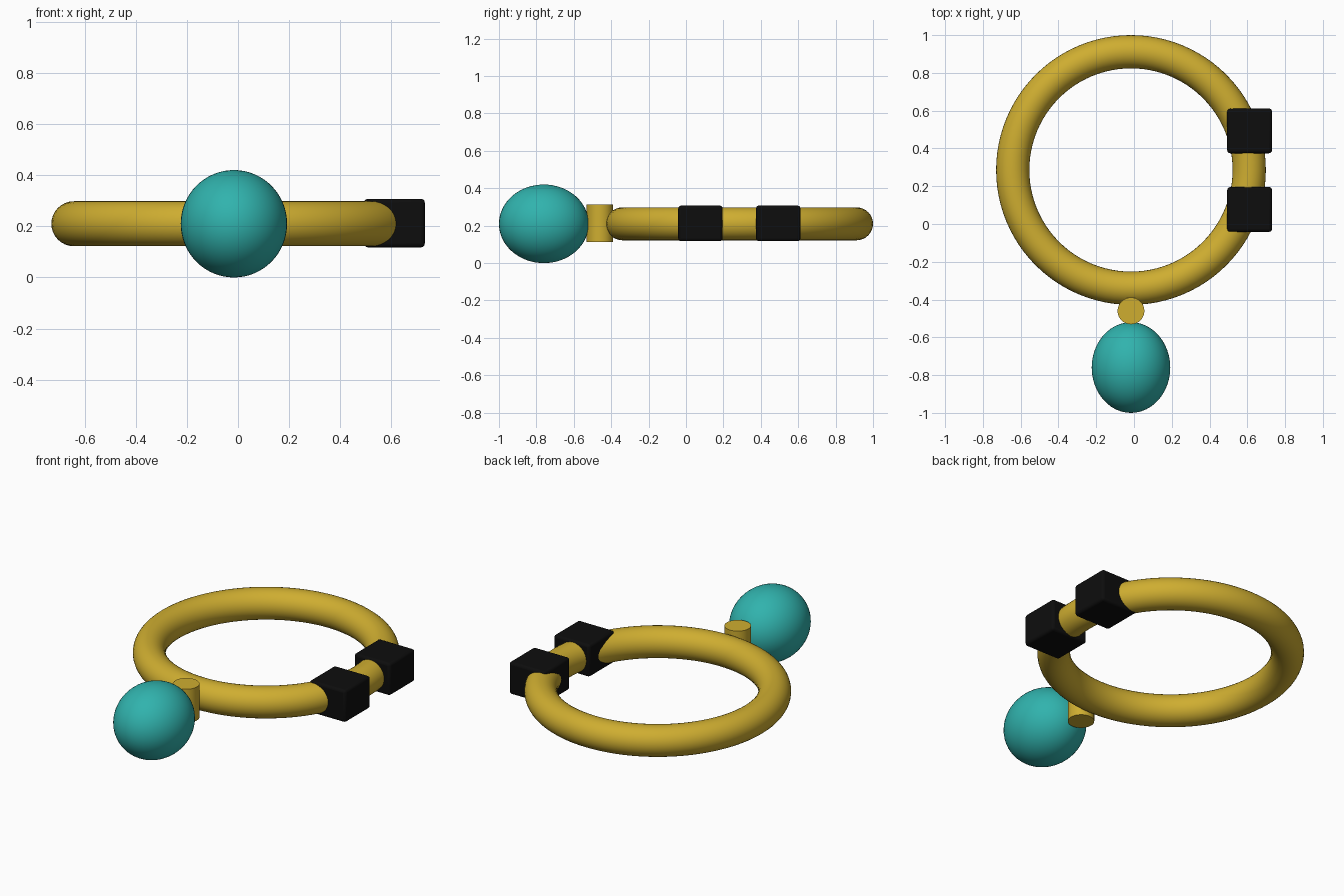
import bpy, math

if "Cube" in bpy.data.objects:
    bpy.data.objects.remove(bpy.data.objects["Cube"])

CX, CZ = -0.016, 0.21  # shared axis of ring, connector and bead


def material(name, rgb):
    m = bpy.data.materials.new(name)
    m.diffuse_color = (*rgb, 1)
    m.use_nodes = True
    m.node_tree.nodes["Principled BSDF"].inputs["Base Color"].default_value = m.diffuse_color
    return m


gold = material("gold", (0.62, 0.42, 0.03))
teal = material("teal", (0.03, 0.45, 0.42))
black = material("black", (0.004, 0.004, 0.004))


def finish(name, mat):
    ob = bpy.context.object
    ob.name = name
    ob.data.materials.append(mat)
    bpy.ops.object.shade_smooth_by_angle(angle=math.radians(35))
    return ob


# Ring
bpy.ops.mesh.primitive_torus_add(location=(CX, 0.286, CZ), major_radius=0.626,
                                 minor_radius=0.088, major_segments=96, minor_segments=32)
finish("ring", gold)

# Upright connector between ring and bead
bpy.ops.mesh.primitive_cylinder_add(vertices=32, radius=0.071, depth=0.198,
                                    location=(CX, -0.46, 0.213))
finish("connector", gold)

# Slightly elongated bead
bpy.ops.mesh.primitive_uv_sphere_add(segments=48, ring_count=32, radius=1,
                                     location=(CX, -0.76, CZ))
bpy.context.object.scale = (0.208, 0.24, 0.21)
bpy.ops.object.transform_apply(location=False, rotation=False, scale=True)
finish("bead", teal)

# Two bevelled blocks clamped on the right of the ring
for name, y in (("front_block", 0.077), ("back_block", 0.493)):
    bpy.ops.mesh.primitive_cube_add(size=1, location=(0.612, y, 0.2125))
    bpy.context.object.scale = (0.237, 0.237, 0.19)
    bpy.ops.object.transform_apply(location=False, rotation=False, scale=True)
    ob = finish(name, black)
    bevel = ob.modifiers.new("bevel", "BEVEL")
    bevel.width, bevel.segments = 0.015, 3
